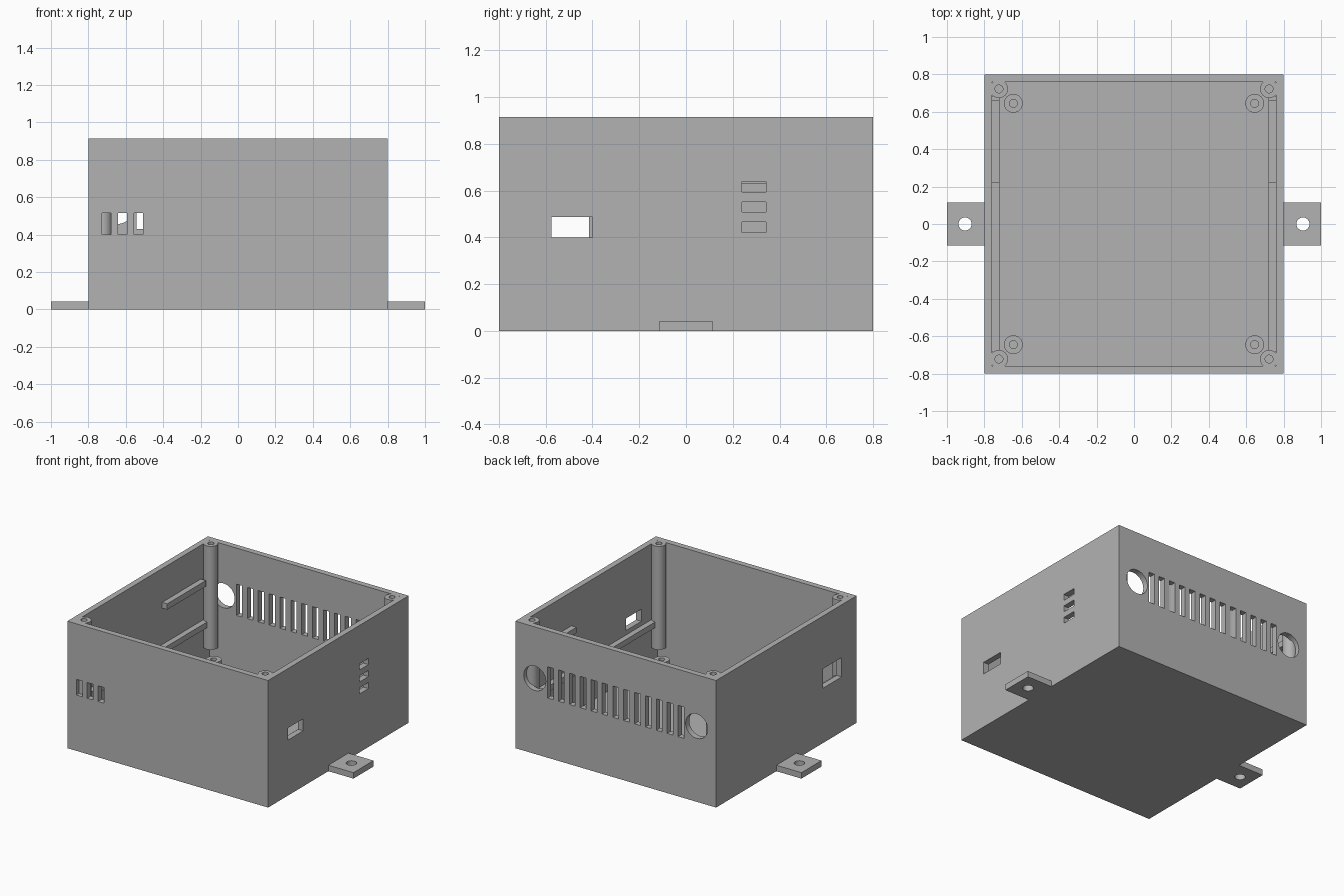
import bpy, bmesh
from mathutils import Matrix, Vector

if "Cube" in bpy.data.objects:
    bpy.data.objects.remove(bpy.data.objects["Cube"])

HALF, HEIGHT, WALL = 0.8, 0.915, 0.042
INNER = HALF - WALL
POST, STANDOFF = 0.722, 0.645
CORNERS = [(sx, sy) for sx in (-1, 1) for sy in (-1, 1)]

grey = bpy.data.materials.new("plain grey")
grey.use_nodes = True
grey.diffuse_color = (0.45, 0.45, 0.45, 1)
grey.node_tree.nodes["Principled BSDF"].inputs["Base Color"].default_value = grey.diffuse_color


def box(bm, x0, x1, y0, y1, z0, z1):
    low, high = Vector((x0, y0, z0)), Vector((x1, y1, z1))
    scale = Matrix.Diagonal((high - low).to_4d())
    scale[3][3] = 1
    bmesh.ops.create_cube(bm, size=1, matrix=Matrix.Translation((low + high) / 2) @ scale)


def cylinder(bm, centre, radius, depth, axis="Z", sides=48):
    turn = Matrix.Rotation(1.5707963, 4, "X") if axis == "Y" else Matrix()
    bmesh.ops.create_cone(bm, cap_ends=True, segments=sides, radius1=radius, radius2=radius,
                          depth=depth, matrix=Matrix.Translation(centre) @ turn)


def post(bm, x, y, radius, z0, z1):
    cylinder(bm, (x, y, (z0 + z1) / 2), radius, z1 - z0)


def make(name, build):
    bm = bmesh.new()
    build(bm)
    mesh = bpy.data.meshes.new(name)
    bm.to_mesh(mesh)
    bm.free()
    mesh.materials.append(grey)
    obj = bpy.data.objects.new(name, mesh)
    bpy.context.collection.objects.link(obj)
    return obj


def subtract(obj, cutter, keep=False):
    """Cut one object from another and bake the result."""
    mod = obj.modifiers.new("cut", "BOOLEAN")
    mod.operation, mod.solver, mod.object = "DIFFERENCE", "EXACT", cutter
    graph = bpy.context.evaluated_depsgraph_get()
    mesh = bpy.data.meshes.new_from_object(obj.evaluated_get(graph))
    obj.modifiers.clear()
    obj.data = mesh
    if not keep:
        bpy.data.objects.remove(cutter)


def cavity(bm):
    box(bm, -INNER, INNER, -INNER, INNER, WALL, 1.1)


def openings(bm):
    # Port windows in the two side walls
    box(bm, 0.74, 0.9, -0.575, -0.4, 0.4, 0.487)
    box(bm, -0.9, -0.74, -0.63, -0.415, 0.395, 0.535)
    # Three small slots in the right wall and three in the front wall
    for i in range(3):
        z = 0.443 + i * 0.0865
        box(bm, 0.74, 0.9, 0.24, 0.342, z - 0.022, z + 0.022)
        x = -0.704 + i * 0.0865
        box(bm, x - 0.024, x + 0.024, -0.9, -0.74, 0.402, 0.515)
    # Vent grille and round cable holes in the back wall
    for i in range(-6, 7):
        x = i * 0.0867
        box(bm, x - 0.023, x + 0.023, 0.74, 0.9, 0.43, 0.655)
    for side in (-1, 1):
        cylinder(bm, (side * 0.645, 0.82, 0.545), 0.088, 0.16, "Y")


def corner_posts(bm):
    for sx, sy in CORNERS:
        post(bm, sx * POST, sy * POST, 0.048, 0.17, 1.2)


def screw_holes(bm):
    for sx, sy in CORNERS:
        post(bm, sx * POST, sy * POST, 0.021, 0.6, 1.2)


# Shell: the posts are carved out of every void, so they stay solid
shell = make("enclosure_shell", lambda bm: box(bm, -HALF, HALF, -HALF, HALF, 0, HEIGHT))
posts = make("post_helper", corner_posts)
posts.hide_render = True
for name, build in (("cavity_cutter", cavity), ("opening_cutter", openings)):
    void = make(name, build)
    subtract(void, posts, keep=True)
    subtract(shell, void)
subtract(shell, make("screw_cutter", screw_holes))
bpy.data.objects.remove(posts)
parts = [shell]

for side, label in ((-1, "right"), (1, "left")):
    # Board rails along the side walls
    xs = sorted((side * 0.718, side * INNER))
    parts.append(make(label + "_lower_rail", lambda bm: box(bm, *xs, -0.685, 0.685, 0.327, 0.368)))
    parts.append(make(label + "_upper_rail", lambda bm: box(bm, *xs, 0.22, 0.66, 0.63, 0.672)))

    # Mounting tab with a screw hole
    ends = sorted((side * HALF, side * 1.0))
    tab = make(label + "_mounting_tab", lambda bm: box(bm, *ends, -0.114, 0.114, 0, 0.043))
    subtract(tab, make("tab_cutter", lambda bm: post(bm, side * 0.903, 0, 0.035, -0.1, 0.2)))
    parts.append(tab)

# Standoffs on the floor
for sx, sy in CORNERS:
    name = ("back_" if sy > 0 else "front_") + ("left" if sx > 0 else "right") + "_standoff"
    x, y = sx * STANDOFF, sy * STANDOFF
    stand = make(name, lambda bm: post(bm, x, y, 0.05, WALL, 0.13))
    subtract(stand, make("stand_cutter", lambda bm: post(bm, x, y, 0.021, 0.0, 0.2)))
    parts.append(stand)

# Smooth the round surfaces and keep the edges sharp
bpy.ops.object.select_all(action="DESELECT")
for obj in parts:
    obj.select_set(True)
bpy.context.view_layer.objects.active = shell
bpy.ops.object.shade_smooth_by_angle(angle=0.52)
